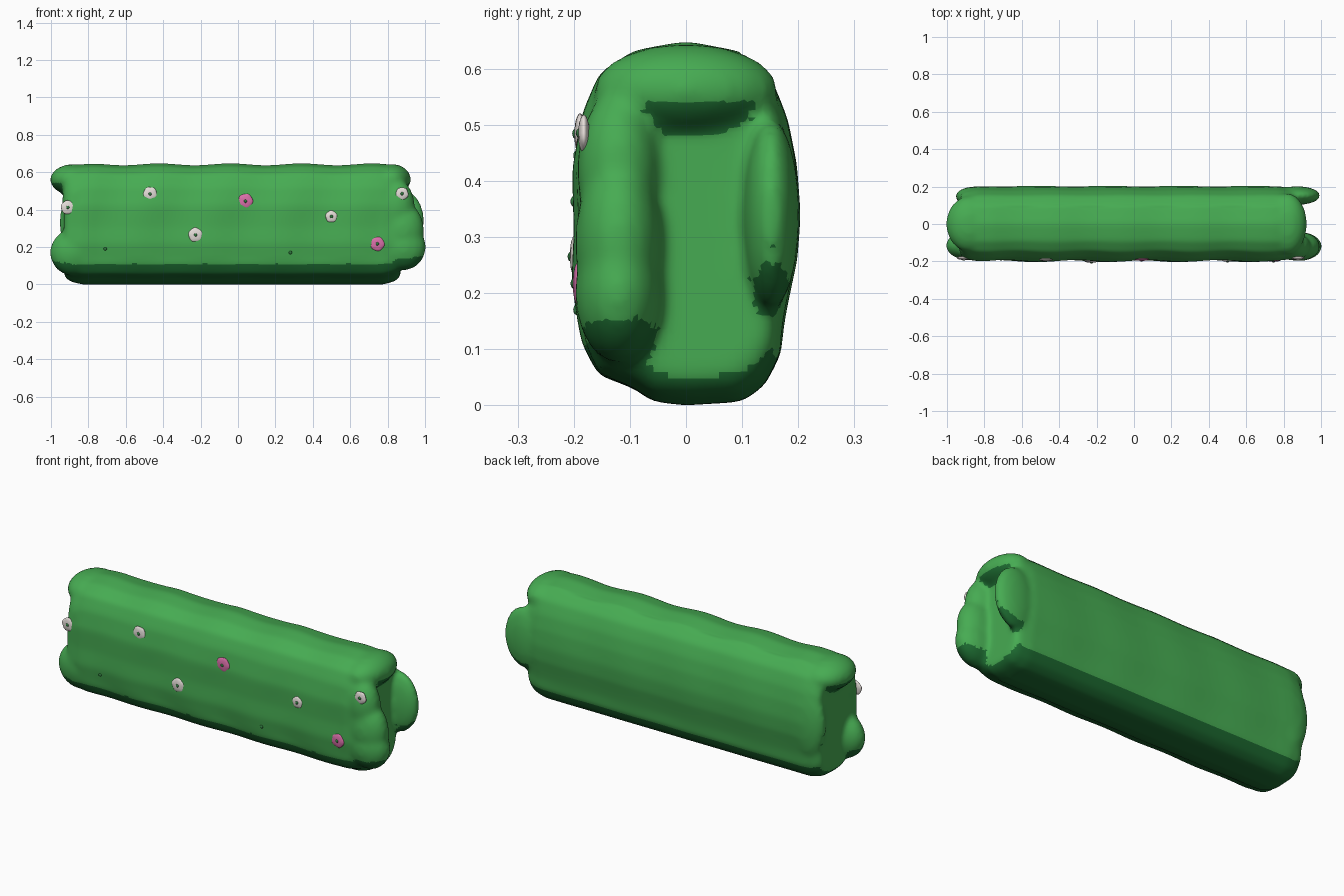
import bpy, bmesh, math
from mathutils import Matrix

cube = bpy.data.objects.get("Cube")
if cube:
    bpy.data.objects.remove(cube, do_unlink=True)


def material(name, rgb):
    m = bpy.data.materials.new(name)
    m.use_nodes = True
    m.diffuse_color = (*rgb, 1)
    m.node_tree.nodes["Principled BSDF"].inputs["Base Color"].default_value = (*rgb, 1)
    return m


leaf = material("leaf green", (0.062, 0.41, 0.085))
shade = material("deep green", (0.012, 0.145, 0.03))
bud_green = material("bud green", (0.03, 0.2, 0.05))
white = material("petal white", (0.78, 0.72, 0.69))
pink = material("petal pink", (0.70, 0.16, 0.40))


def new_object(name, bm, *mats):
    mesh = bpy.data.meshes.new(name)
    bm.to_mesh(mesh)
    bm.free()
    ob = bpy.data.objects.new(name, mesh)
    bpy.context.scene.collection.objects.link(ob)
    for m in mats:
        mesh.materials.append(m)
    return ob


def ellipsoid(bm, center, radii, u=24, v=16):
    mat = Matrix.Translation(center) @ Matrix.Diagonal((*radii, 1))
    return bmesh.ops.create_uvsphere(bm, u_segments=u, v_segments=v, radius=1, matrix=mat)["verts"]


# Long body: side outline (y, z) lofted along x with rounded ends
outline = [(0, 0), (.1, .006), (.14, .035), (.168, .09), (.174, .15), (.184, .2),
           (.197, .26), (.203, .34), (.196, .43), (.18, .51), (.152, .58), (.1, .625),
           (0, .644), (-.09, .628), (-.15, .59), (-.18, .52), (-.198, .42), (-.195, .31),
           (-.199, .22), (-.182, .11), (-.155, .055), (-.09, .03), (-.06, .006)]
stations = [(-.93, .86), (-.9, .95), (-.84, 1), (.78, 1), (.84, .95), (.87, .86)]
bm = bmesh.new()
rings = [[bm.verts.new((x, y * s, .32 + (z - .32) * s)) for y, z in outline]
         for x, s in stations]
n = len(outline)
for a, b in zip(rings, rings[1:]):
    for i in range(n):
        j = (i + 1) % n
        bm.faces.new((a[i], a[j], b[j], b[i]))
bm.faces.new(rings[0])
bm.faces.new(rings[-1])

# Swollen lobes that frame the recessed ends
lobes = [((.885, -.12, .2), (.12, .078, .125)), ((.88, -.12, .29), (.115, .078, .15)),
         ((.85, -.12, .42), (.095, .075, .14)),
         ((.872, .152, .34), (.125, .05, .17)), ((.82, 0, .562), (.105, .165, .082)),
         ((-.88, 0, .56), (.125, .15, .083)), ((-.88, -.115, .17), (.126, .08, .125)),
         ((-.86, -.11, .45), (.08, .08, .13)), ((-.85, .148, .33), (.105, .052, .2))]
for c, r in lobes:
    ellipsoid(bm, c, r)
bmesh.ops.recalc_face_normals(bm, faces=bm.faces)

# Fuse everything into one soft surface
hedge = new_object("hedge_body", bm)
source = hedge.data
fuse = hedge.modifiers.new("fuse", "REMESH")
fuse.mode = "VOXEL"
fuse.voxel_size = .013
soften = hedge.modifiers.new("soften", "SMOOTH")
soften.factor, soften.iterations = .5, 10
dg = bpy.context.evaluated_depsgraph_get()
mesh = bpy.data.meshes.new_from_object(hedge.evaluated_get(dg))
hedge.modifiers.clear()
hedge.data = mesh
bpy.data.meshes.remove(source)
mesh.materials.clear()
mesh.materials.append(leaf)
mesh.materials.append(shade)

# Gentle clipped-foliage ripples on the top and front
normals = [v.normal.copy() for v in mesh.vertices]
for v, nor in zip(mesh.vertices, normals):
    x, y, z = v.co
    amount = min(1, max(0, z / .15)) * (1 if y < .1 else .3)
    if abs(x) < .85:
        swing = math.cos(16.5 * (x + .1) + math.sin(7 * z)) * min(1, (.85 - abs(x)) * 10)
        v.co += nor * amount * .005 * swing
mesh.update()

# Undersides are deep green
for p in mesh.polygons:
    p.use_smooth = True
    p.material_index = 1 if p.normal.z < -.33 else 0


# Depth of the front surface at a given place
def surface_depth(x, z):
    best = min((v for v in mesh.vertices if v.co.y < -.03),
               key=lambda v: (v.co.x - x) ** 2 + (v.co.z - z) ** 2 + .02 * (v.co.y + .2) ** 2)
    return best.co.y


# Flowers: flat lumpy petal disc with a small centre, sunk into the front
def flower(name, x, z, petal, radius):
    y = min(-.182, surface_depth(x, z) + .002)
    fb = bmesh.new()
    for v in ellipsoid(fb, (0, 0, 0), (radius, .010, radius), 24, 12):
        a = math.atan2(v.co.z, v.co.x)
        v.co *= 1 + .04 * math.cos(5 * a + x * 9)
    petals = len(fb.faces)
    ellipsoid(fb, (0, -.008, 0), (.009, .006, .009), 12, 8)
    ob = new_object(name, fb, petal, bud_green)
    for p in ob.data.polygons:
        p.use_smooth = True
        p.material_index = int(p.index >= petals)
    ob.location = (x, y, z)


white_spots = [(-.91, .412, .037), (-.47, .484, .037), (-.227, .265, .038),
               (.5, .363, .032), (.877, .485, .034)]
pink_spots = [(.04, .445, .04), (.745, .217, .038)]
for i, (x, z, r) in enumerate(white_spots):
    flower(f"white_flower_{i + 1}", x, z, white, r)
for i, (x, z, r) in enumerate(pink_spots):
    flower(f"pink_flower_{i + 1}", x, z, pink, r)

# Tiny closed buds
for i, (x, z) in enumerate([(-.71, .19), (.28, .17)]):
    bb = bmesh.new()
    ellipsoid(bb, (x, surface_depth(x, z), z), (.009, .006, .009), 12, 8)
    bud = new_object(f"bud_{i + 1}", bb, bud_green)
    for p in bud.data.polygons:
        p.use_smooth = True
